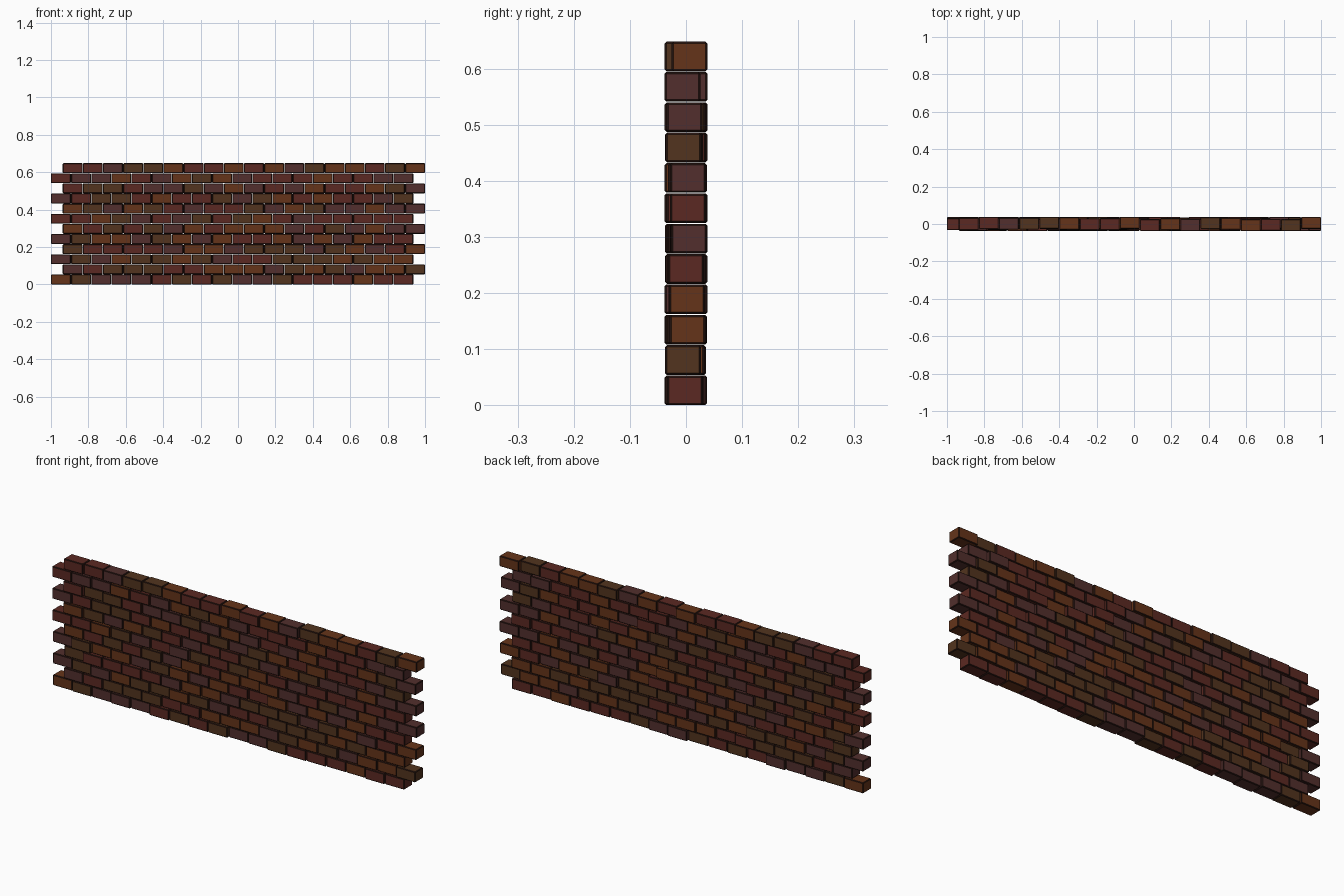
import bpy, bmesh, random

if "Cube" in bpy.data.objects:
    bpy.data.objects.remove(bpy.data.objects["Cube"])
random.seed(7)

ROWS, COLS = 12, 18
PITCH_X, PITCH_Z = 0.1077, 0.0541
LENGTH, DEPTH, HEIGHT = 0.1061, 0.064, 0.0529
BEVEL = 0.0035

def material(name, rgb):
    m = bpy.data.materials.new(name)
    m.diffuse_color = (*rgb, 1)
    m.use_nodes = True
    m.node_tree.nodes["Principled BSDF"].inputs["Base Color"].default_value = m.diffuse_color
    return m

# Four clay colours plus a dark worn edge
clays = [material("clay_plum", (0.085, 0.028, 0.026)),
         material("clay_red", (0.105, 0.022, 0.016)),
         material("clay_orange", (0.13, 0.034, 0.010)),
         material("clay_brown", (0.085, 0.034, 0.013))]
edge = material("worn_edge", (0.018, 0.007, 0.005))

# One bevelled brick mesh per colour, with dark chamfers
def brick_mesh(mat):
    bm = bmesh.new()
    bmesh.ops.create_cube(bm, size=1)
    bmesh.ops.scale(bm, vec=(LENGTH, DEPTH, HEIGHT), verts=bm.verts)
    bmesh.ops.bevel(bm, geom=bm.edges[:], offset=BEVEL, segments=1,
                    affect='EDGES')
    bm.normal_update()
    for f in bm.faces:
        f.material_index = 0 if max(abs(c) for c in f.normal) > 0.99 else 1
    me = bpy.data.meshes.new("brick_" + mat.name)
    bm.to_mesh(me)
    bm.free()
    me.materials.append(mat)
    me.materials.append(edge)
    return me

meshes = [brick_mesh(m) for m in clays]

# Running-bond courses, each brick pushed slightly in or out
for r in range(ROWS):
    side = -1 if r % 2 == 0 else 1
    centre = side * (1 - ((COLS - 1) * PITCH_X + LENGTH) / 2)
    for c in range(COLS):
        ob = bpy.data.objects.new(f"brick_{r}_{c}", random.choice(meshes))
        ob.location = (centre + (c - (COLS - 1) / 2) * PITCH_X,
                       random.uniform(-0.0065, 0.0065),
                       HEIGHT / 2 + r * PITCH_Z)
        bpy.context.collection.objects.link(ob)
